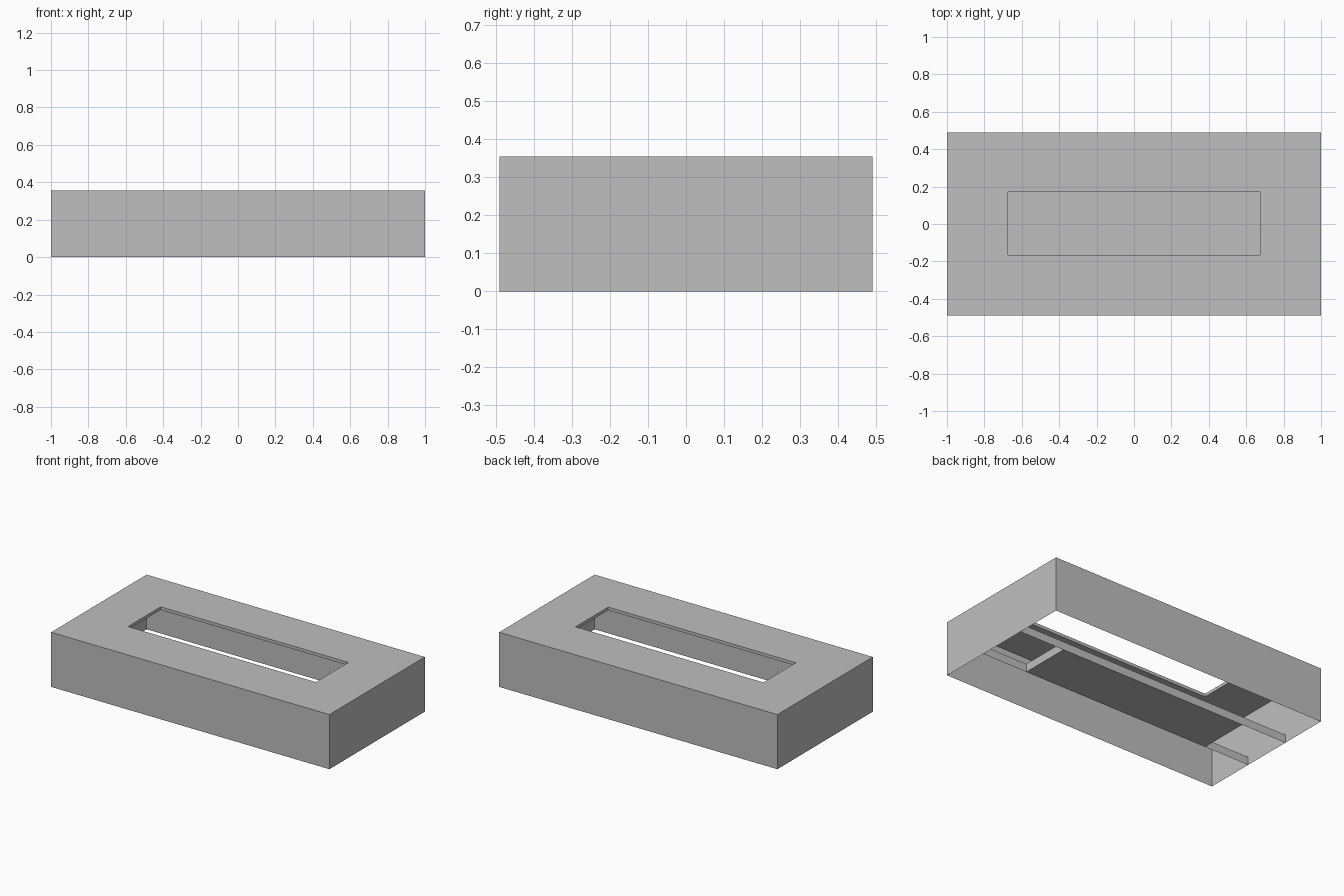
import bpy
import bmesh

cube = bpy.data.objects.get("Cube")
if cube:
    bpy.data.objects.remove(cube, do_unlink=True)

# Overall sizes
HX, HY, H = 1.0, 0.49, 0.355
OX, OY0, OY1 = 0.675, -0.165, 0.17
SLAB, PAN = 0.02, 0.053

gray = bpy.data.materials.new("light gray")
gray.use_nodes = True
color = (0.52, 0.52, 0.52, 1)
gray.diffuse_color = color
gray.node_tree.nodes["Principled BSDF"].inputs["Base Color"].default_value = color


def finish(name, bm):
    mesh = bpy.data.meshes.new(name)
    bm.to_mesh(mesh)
    bm.free()
    mesh.materials.append(gray)
    obj = bpy.data.objects.new(name, mesh)
    bpy.context.collection.objects.link(obj)
    return obj


def ring(bm, x, y0, y1, z):
    return [bm.verts.new(p) for p in ((-x, y0, z), (x, y0, z), (x, y1, z), (-x, y1, z))]


def bridge(bm, a, b):
    for i in range(4):
        j = (i + 1) % 4
        bm.faces.new((a[i], a[j], b[j], b[i]))


# Housing: thin outer walls and a top slab with a rectangular opening
bm = bmesh.new()
base = ring(bm, HX, -HY, HY, 0)
top = ring(bm, HX, -HY, HY, H)
hole_top = ring(bm, OX, OY0, OY1, H)
hole_low = ring(bm, OX, OY0, OY1, H - SLAB)
under = ring(bm, HX, -HY, HY, H - SLAB)
for a, b in ((base, top), (top, hole_top), (hole_top, hole_low), (hole_low, under)):
    bridge(bm, a, b)
finish("housing", bm)

# Pan under the opening
bm = bmesh.new()
low = ring(bm, OX, OY0, OY1, 0)
high = ring(bm, OX, OY0, OY1, PAN)
bm.faces.new(low[::-1])
bm.faces.new(high)
bridge(bm, low, high)
finish("pan", bm)

# Thin rails carrying the pan to both end walls
for label, y in (("front", OY0), ("back", OY1)):
    for side, s in (("left", 1), ("right", -1)):
        bm = bmesh.new()
        pts = ((s * OX, y, 0), (s * HX, y, 0), (s * HX, y, PAN), (s * OX, y, PAN))
        bm.faces.new([bm.verts.new(p) for p in pts])
        finish(f"{label}_rail_{side}", bm)
